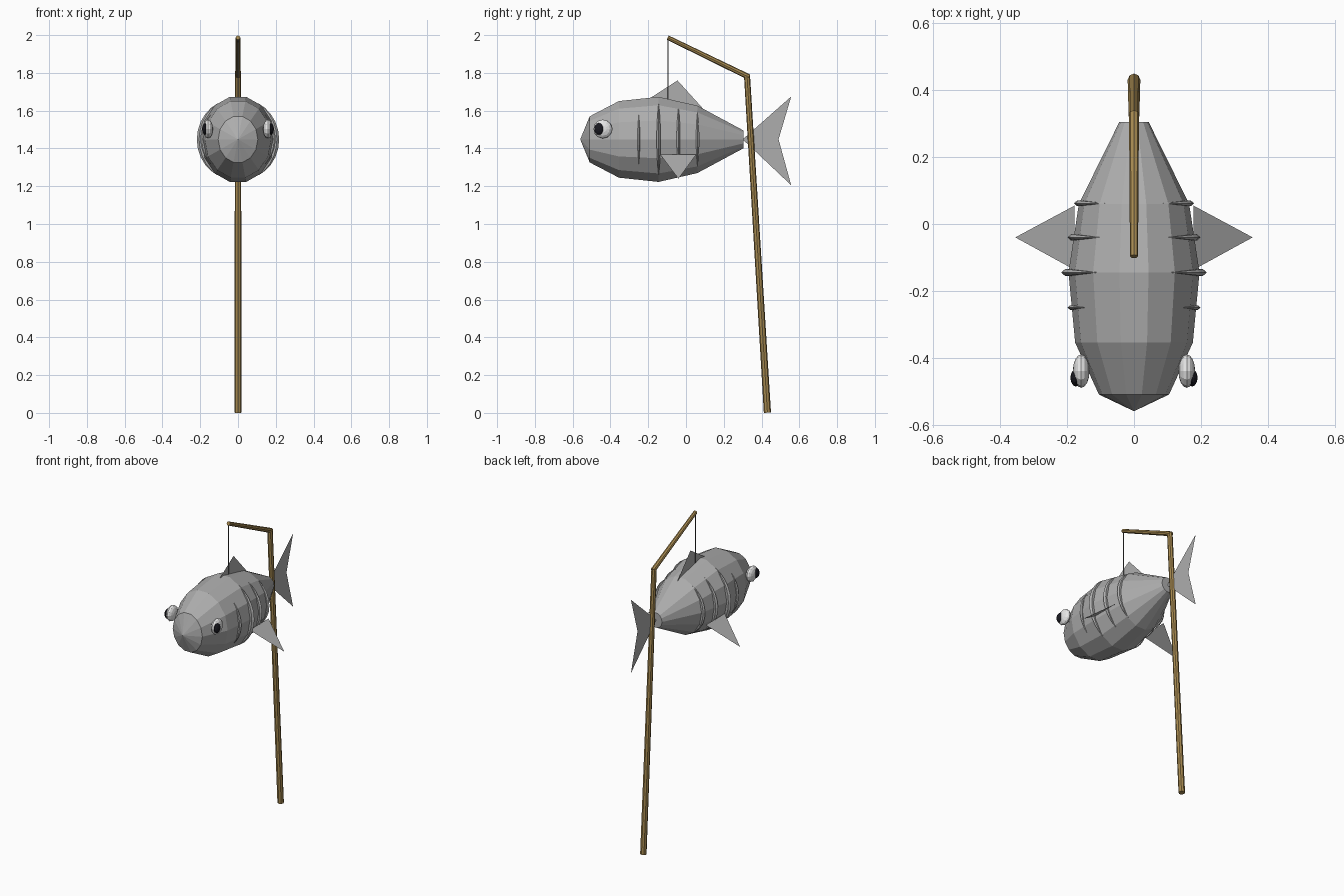
import bpy, bmesh
from math import sin, cos, pi, radians
from mathutils import Vector

cube = bpy.data.objects.get("Cube")
if cube:
    bpy.data.objects.remove(cube, do_unlink=True)

CZ = 1.448      # height of the fish's long axis
SIDES = 14


def material(name, rgb):
    m = bpy.data.materials.new(name)
    m.use_nodes = True
    m.diffuse_color = (*rgb, 1)
    m.node_tree.nodes["Principled BSDF"].inputs["Base Color"].default_value = (*rgb, 1)
    return m


grey = material("fish grey", (0.42, 0.42, 0.42))
white = material("eye white", (0.8, 0.8, 0.8))
black = material("pupil black", (0.01, 0.01, 0.015))
wood = material("golden wood", (0.38, 0.25, 0.08))
dark = material("line dark grey", (0.1, 0.1, 0.1))


def finish(name, bm, mat, recalc=True):
    if recalc:
        bmesh.ops.recalc_face_normals(bm, faces=bm.faces)
    me = bpy.data.meshes.new(name)
    bm.to_mesh(me)
    bm.free()
    me.materials.append(mat)
    ob = bpy.data.objects.new(name, me)
    bpy.context.collection.objects.link(ob)
    return ob


def loft(bm, rings):
    """Bridge successive closed rings of points and cap both ends."""
    loops = [[bm.verts.new(p) for p in ring] for ring in rings]
    for a, b in zip(loops, loops[1:]):
        n = len(a)
        for i in range(n):
            bm.faces.new((a[i], a[(i + 1) % n], b[(i + 1) % n], b[i]))
    bm.faces.new(loops[0])
    bm.faces.new(loops[-1])
    return loops


def rod(name, a, b, r1, r2, mat, sides=8):
    a, b = Vector(a), Vector(b)
    d = b - a
    bm = bmesh.new()
    bmesh.ops.create_cone(bm, cap_ends=True, segments=sides, radius1=r1, radius2=r2, depth=d.length)
    ob = finish(name, bm, mat)
    ob.location = (a + b) / 2
    ob.rotation_euler = d.to_track_quat('Z', 'Y').to_euler()
    return ob


def fin(name, points):
    bm = bmesh.new()
    bm.faces.new([bm.verts.new(p) for p in points])
    return finish(name, bm, grey, recalc=False)


def ball(name, loc, scale, mat):
    bm = bmesh.new()
    bmesh.ops.create_uvsphere(bm, u_segments=12, v_segments=8, radius=1)
    for v in bm.verts:      # poles point sideways
        x, y, z = v.co
        v.co = (z * scale[0], x * scale[1], y * scale[2])
    ob = finish(name, bm, mat)
    ob.location = loc
    return ob


# Body: faceted rings along y, with a pointed nose
stations = [(-0.51, 0.105, 0.125), (-0.355, 0.176, 0.208), (-0.145, 0.196, 0.231),
            (0.06, 0.165, 0.183), (0.305, 0.044, 0.048)]
bm = bmesh.new()
loops = loft(bm, [[(rx * cos(2 * pi * i / SIDES), y, CZ + rz * sin(2 * pi * i / SIDES))
                   for i in range(SIDES)] for y, rx, rz in stations])
nose_cap = next(f for f in bm.faces if set(f.verts) == set(loops[0]))
tip = bmesh.ops.poke(bm, faces=[nose_cap])["verts"][0]
tip.co = (0, -0.56, CZ)
finish("body", bm, grey)

# Tail and back fins: thin sheets on the centre plane
fin("tail_fin_upper", [(0, 0.30, CZ), (0, 0.49, CZ), (0, 0.557, 1.675)])
fin("tail_fin_lower", [(0, 0.30, CZ), (0, 0.557, 1.205), (0, 0.49, CZ)])
fin("back_fin", [(0, -0.2, 1.66), (0, 0.1, 1.6), (0, -0.045, 1.76)])


def rib(name, side, y, rx, rz, half_angle, depth, thick):
    """Tapered crescent hugging the flank."""
    steps, rings = 10, []
    for i in range(steps + 1):
        t = -1 + 2 * i / steps
        a = radians(half_angle) * t
        w = max(cos(t * pi / 2), 0.03)
        ring = []
        for k in range(6):
            out, across = cos(k * pi / 3) * depth * w, sin(k * pi / 3) * thick * w
            ring.append((side * (rx + out) * cos(a), y + across, CZ + (rz + out) * sin(a)))
        rings.append(ring)
    bm = bmesh.new()
    loft(bm, rings)
    finish(name, bm, grey)


for side, label in ((1, "left"), (-1, "right")):
    # Gill ribs
    rib(label + "_rib_1", side, -0.25, 0.183, 0.215, 37, 0.016, 0.008)
    rib(label + "_rib_2", side, -0.145, 0.194, 0.229, 56, 0.024, 0.012)
    rib(label + "_rib_3", side, -0.04, 0.178, 0.206, 55, 0.021, 0.011)
    rib(label + "_rib_4", side, 0.062, 0.161, 0.181, 57, 0.018, 0.01)
    # Side fin sloping down and out
    fin(label + "_side_fin", [(side * 0.178, -0.137, 1.369), (side * 0.355, -0.04, 1.24),
                              (side * 0.178, 0.055, 1.369)])
    # Eye
    ball(label + "_eye", (side * 0.158, -0.44, 1.503), (0.025, 0.05, 0.05), white)
    ball(label + "_pupil", (side * 0.174, -0.46, 1.503), (0.016, 0.026, 0.032), black)

# Fishing pole and line
pole = rod("pole", (0, 0.431, 0.001), (0, 0.323, 1.785), 0.019, 0.016, wood)
rod("pole_arm", (0, 0.333, 1.778), (0, -0.097, 1.987), 0.015, 0.012, wood)
rod("fishing_line", (0, -0.095, 1.65), (0, -0.095, 1.985), 0.003, 0.003, dark, 6)
